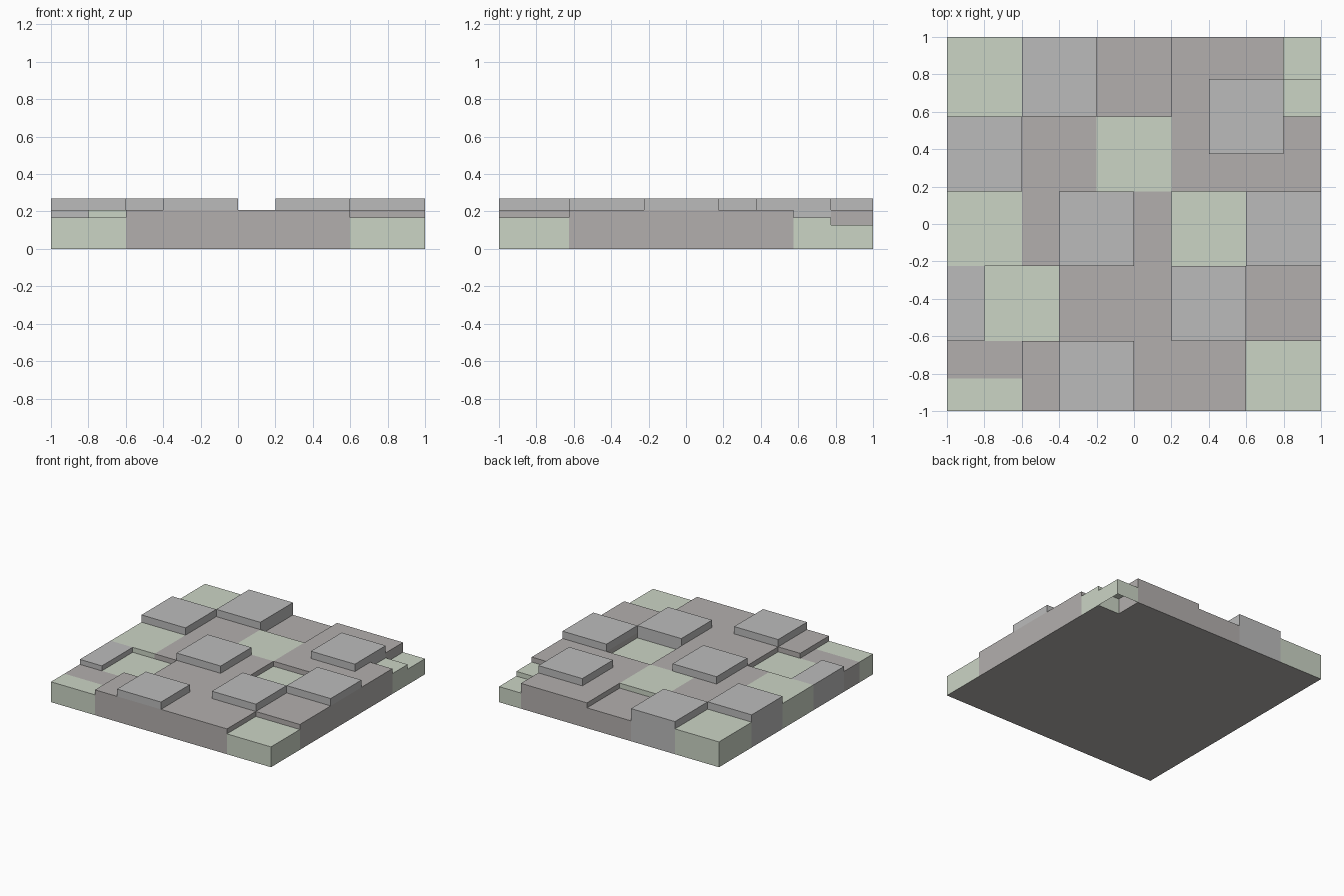
import bpy, bmesh

if "Cube" in bpy.data.objects:
    bpy.data.objects.remove(bpy.data.objects["Cube"])

LOW, MID, HIGH, SUNK = 0.167, 0.208, 0.268, 0.128
XS = [round(-1 + 0.2 * i, 3) for i in range(11)]
YS = [-1, -0.825, -0.625, -0.425, -0.225, -0.025, 0.175, 0.375, 0.575, 0.775, 1]

# Tiles: kind, x0, x1, y0, y1, top height, colour of the side under MID
TILES = [
    ("earth", -1, 1, -1, 1, MID, "earth"),
    # lowered earth
    ("earth", -1, -.6, -.825, -.625, LOW, "earth"),
    ("earth", -.2, .2, .575, 1, LOW, "earth"),
    # moss patches
    ("moss", -1, -.6, -1, -.825, LOW, "moss"),
    ("moss", .6, 1, -1, -.625, LOW, "moss"),
    ("moss", -.8, -.4, -.625, -.225, LOW, "moss"),
    ("moss", -1, -.6, -.225, .175, MID, "moss"),
    ("moss", .2, .6, -.225, .175, LOW, "moss"),
    ("moss", -.2, .2, .175, .575, MID, "moss"),
    ("moss", -1, -.6, .575, 1, MID, "moss"),
    ("moss", .8, 1, .575, .775, LOW, "moss"),
    ("moss", .8, 1, .775, 1, SUNK, "moss"),
    # raised stones
    ("stone", -.4, 0, -1, -.625, HIGH, "earth"),
    ("stone", -1, -.8, -.625, -.225, MID, "stone"),
    ("stone", .2, .6, -.625, -.225, HIGH, "stone"),
    ("stone", -.4, 0, -.225, .175, HIGH, "stone"),
    ("stone", .6, 1, -.225, .175, HIGH, "earth"),
    ("stone", -1, -.6, .175, .575, HIGH, "stone"),
    ("stone", -.6, -.2, .575, 1, HIGH, "stone"),
    ("stone", .4, .8, .375, .775, HIGH, "stone"),
]


def tile_at(i, j):
    """Topmost tile over a grid cell, or None outside the slab."""
    if not (0 <= i < 10 and 0 <= j < 10):
        return None
    x, y = (XS[i] + XS[i + 1]) / 2, (YS[j] + YS[j + 1]) / 2
    return [t for t in TILES if t[1] < x < t[2] and t[3] < y < t[4]][-1]


meshes = {k: bmesh.new() for k in ("stone", "earth", "moss")}


def quad(kind, *pts):
    bm = meshes[kind]
    bm.faces.new([bm.verts.new(p) for p in pts])


def wall(kind, a, b, z0, z1):
    if z1 - z0 > 1e-4:
        quad(kind, (*a, z0), (*b, z0), (*b, z1), (*a, z1))


for i in range(10):
    for j in range(10):
        kind, *_, top, side = tile_at(i, j)
        x0, x1, y0, y1 = XS[i], XS[i + 1], YS[j], YS[j + 1]
        # top surface, and an underside open below the sunken corner
        quad(kind, (x0, y0, top), (x1, y0, top), (x1, y1, top), (x0, y1, top))
        if top != SUNK:
            quad("earth", (x0, y0, 0), (x0, y1, 0), (x1, y1, 0), (x1, y0, 0))
        # exposed side walls
        for di, dj, a, b in ((0, -1, (x0, y0), (x1, y0)), (1, 0, (x1, y0), (x1, y1)),
                             (0, 1, (x1, y1), (x0, y1)), (-1, 0, (x0, y1), (x0, y0))):
            other = tile_at(i + di, j + dj)
            base = other[5] if other and other[5] != SUNK else 0
            wall(side, a, b, base, min(top, MID))
            wall(kind, a, b, max(base, MID), top)

COLOURS = {"stone": (.5, .5, .5, 1), "earth": (.45, .43, .42, 1), "moss": (.60, .66, .56, 1)}
NAMES = {"stone": "raised_stones", "earth": "earth_base", "moss": "moss_patches"}
for kind, bm in meshes.items():
    # merge the cells into large flat faces
    bmesh.ops.remove_doubles(bm, verts=bm.verts, dist=1e-4)
    bmesh.ops.dissolve_limit(bm, angle_limit=0.02, verts=bm.verts, edges=bm.edges)
    me = bpy.data.meshes.new(NAMES[kind])
    bm.to_mesh(me)
    bm.free()
    mat = bpy.data.materials.new(kind)
    mat.diffuse_color = COLOURS[kind]
    mat.use_nodes = True
    mat.node_tree.nodes["Principled BSDF"].inputs["Base Color"].default_value = mat.diffuse_color
    me.materials.append(mat)
    bpy.context.collection.objects.link(bpy.data.objects.new(NAMES[kind], me))
